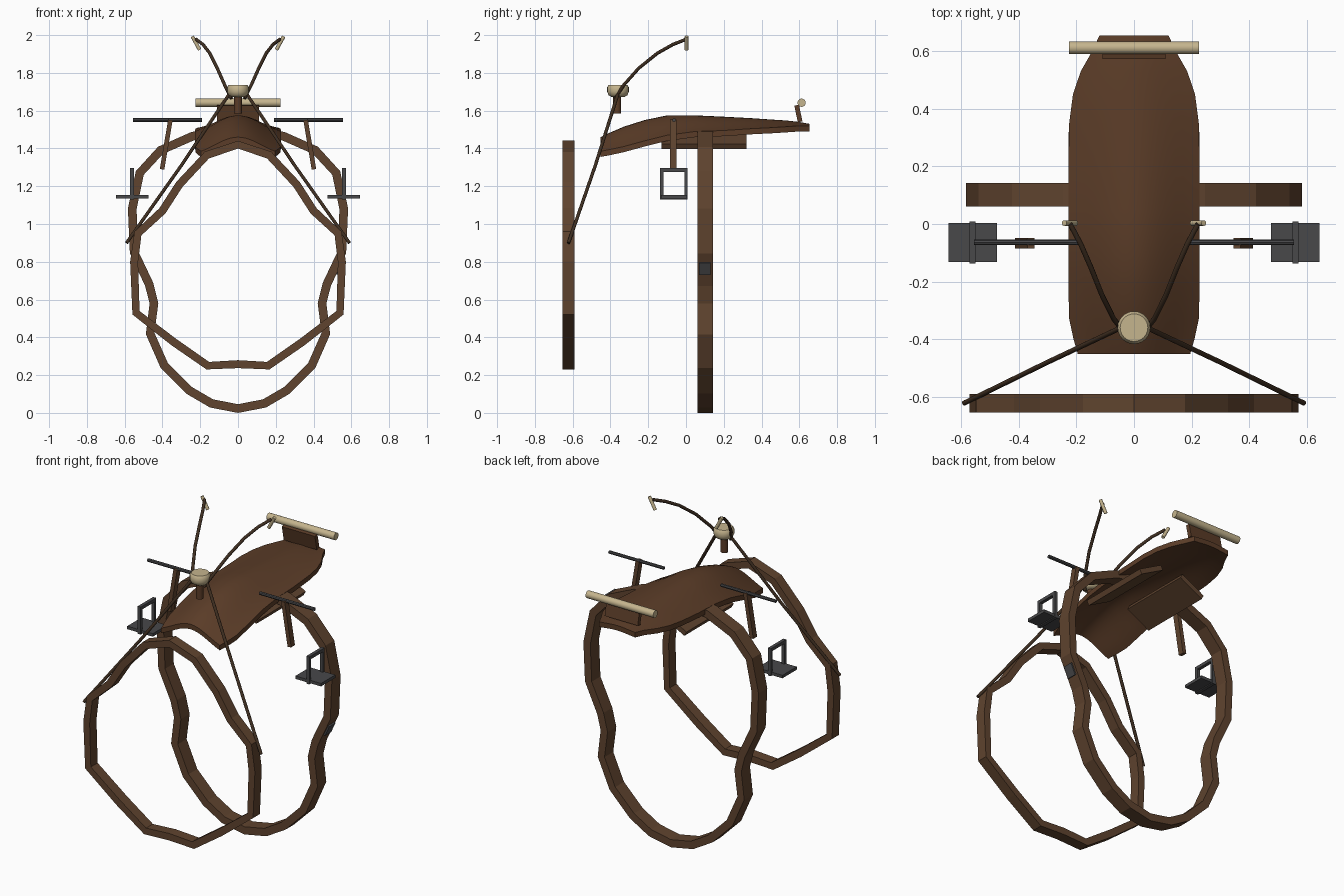
import bpy, bmesh, math
from mathutils import Vector, Matrix

if "Cube" in bpy.data.objects:
    bpy.data.objects.remove(bpy.data.objects["Cube"])


def material(name, rgb):
    m = bpy.data.materials.new(name)
    m.diffuse_color = (*rgb, 1)
    m.use_nodes = True
    m.node_tree.nodes["Principled BSDF"].inputs["Base Color"].default_value = m.diffuse_color
    return m


STRAP = material("strap leather", (0.115, 0.057, 0.028))
SEAT = material("seat leather", (0.105, 0.046, 0.021))
DARK = material("dark leather", (0.05, 0.028, 0.015))
CREAM = material("cream bone", (0.56, 0.46, 0.27))
IRON = material("dark iron", (0.065, 0.065, 0.068))


def finish(name, bm, mat, smooth=None):
    bmesh.ops.recalc_face_normals(bm, faces=bm.faces[:])
    me = bpy.data.meshes.new(name)
    bm.to_mesh(me)
    bm.free()
    ob = bpy.data.objects.new(name, me)
    bpy.context.collection.objects.link(ob)
    me.materials.append(mat)
    if smooth:
        bpy.ops.object.select_all(action='DESELECT')
        bpy.context.view_layer.objects.active = ob
        ob.select_set(True)
        bpy.ops.object.shade_smooth_by_angle(angle=math.radians(smooth))
    return ob


def box(name, centre, size, mat, rot=None):
    bm = bmesh.new()
    m = Matrix.Translation(centre) @ (rot or Matrix()) @ Matrix.Diagonal((*size, 1))
    bmesh.ops.create_cube(bm, size=1, matrix=m)
    return finish(name, bm, mat)


def rod(name, points, r, mat, sides=10):
    """Round tube through a list of points."""
    pts = [Vector(p) for p in points]
    bm = bmesh.new()
    rings = []
    for i, p in enumerate(pts):
        d = (pts[min(i + 1, len(pts) - 1)] - pts[max(i - 1, 0)]).normalized()
        a = d.cross(Vector((0.3, 1, 0.1))).normalized()
        b = d.cross(a)
        rings.append([bm.verts.new(p + r * (a * math.cos(t) + b * math.sin(t)))
                      for t in (2 * math.pi * k / sides for k in range(sides))])
    for q, s in zip(rings, rings[1:]):
        for k in range(sides):
            bm.faces.new((q[k], q[k - 1], s[k - 1], s[k]))
    bm.faces.new(rings[0])
    bm.faces.new(rings[-1])
    return finish(name, bm, mat, 40)


def band(name, half, y0, y1, thick, closed):
    """Flat strap following a mirrored x/z path (half listed top to bottom)."""
    left = [(-x, z) for x, z in reversed(half) if x > 0]
    path = [Vector(p) for p in half + left]
    n = len(path)
    bm = bmesh.new()
    rings = []
    for i, p in enumerate(path):
        before = path[i - 1] if closed or i else p
        after = path[(i + 1) % n] if closed or i < n - 1 else p
        d = (after - before).normalized()
        o = Vector((d.y, -d.x)) * thick / 2
        rings.append([bm.verts.new((q.x, y, q.y)) for q, y in
                      ((p + o, y0), (p + o, y1), (p - o, y1), (p - o, y0))])
    for i in range(n if closed else n - 1):
        q, s = rings[i], rings[(i + 1) % n]
        for k in range(4):
            bm.faces.new((q[k], q[k - 1], s[k - 1], s[k]))
    if not closed:
        bm.faces.new(rings[0])
        bm.faces.new(rings[-1])
    return finish(name, bm, STRAP)


# Girth strap round the body and breast strap in front
band("girth_strap", [(0.12, 1.485), (0.24, 1.465), (0.41, 1.39), (0.52, 1.27),
                     (0.56, 1.08), (0.55, 0.85), (0.47, 0.68), (0.445, 0.58),
                     (0.465, 0.42), (0.39, 0.25), (0.26, 0.12), (0.14, 0.05),
                     (0, 0.023)], 0.06, 0.143, 0.046, False)
band("breast_strap", [(0, 1.42), (0.165, 1.365), (0.31, 1.21), (0.40, 1.07),
                      (0.53, 0.95), (0.55, 0.80), (0.54, 0.53), (0.34, 0.375),
                      (0.16, 0.25), (0, 0.258)], -0.655, -0.59, 0.042, True)

# Arched seat: y, half width, ridge height, edge height
sections = [(-0.452, 0.195, 1.46, 1.385), (-0.40, 0.21, 1.485, 1.395),
            (-0.33, 0.225, 1.515, 1.41), (-0.22, 0.228, 1.55, 1.44),
            (-0.10, 0.228, 1.575, 1.47), (0.05, 0.228, 1.575, 1.49),
            (0.20, 0.228, 1.568, 1.495), (0.35, 0.225, 1.56, 1.505),
            (0.45, 0.212, 1.553, 1.51), (0.53, 0.185, 1.548, 1.515),
            (0.60, 0.145, 1.54, 1.52), (0.655, 0.12, 1.53, 1.52)]
N = 16
bm = bmesh.new()
rows = []
for y, w, top, edge in sections:
    row = []
    for k in range(N + 1):
        u = 2 * k / N - 1
        arch = 0.5 * (0.5 + 0.5 * math.cos(math.pi * u)) + 0.5 * (1 - u * u)
        row.append([bm.verts.new((u * w, y, edge + (top - edge) * arch - t))
                    for t in (0, 0.03)])
    rows.append(row)
for a, b in zip(rows, rows[1:]):
    for k in range(N):
        for s in (0, 1):
            bm.faces.new((a[k][s], a[k + 1][s], b[k + 1][s], b[k][s]))
    for k in (0, N):
        bm.faces.new((a[k][0], a[k][1], b[k][1], b[k][0]))
for r in (rows[0], rows[-1]):
    for k in range(N):
        bm.faces.new((r[k][0], r[k + 1][0], r[k + 1][1], r[k][1]))
finish("seat", bm, SEAT, 40)

# Bone roll on its block at the back
box("roll_block", (0, 0.595, 1.585), (0.22, 0.025, 0.09), SEAT,
    Matrix.Rotation(math.radians(12), 4, 'X'))
rod("back_roll", [(-0.225, 0.612, 1.642), (0.225, 0.612, 1.642)], 0.022, CREAM, 16)

# Horn: stem and rounded cap
rod("horn_stem", [(0, -0.365, 1.585), (0, -0.365, 1.69)], 0.021, SEAT, 12)
bm = bmesh.new()
profile = [(0.034, 1.672), (0.05, 1.682), (0.057, 1.70), (0.057, 1.725), (0.048, 1.737)]
rings = [[bm.verts.new((r * math.cos(math.tau * k / 24), -0.36 + r * math.sin(math.tau * k / 24), z))
          for k in range(24)] for r, z in profile]
for q, s in zip(rings, rings[1:]):
    for k in range(24):
        bm.faces.new((q[k], q[k - 1], s[k - 1], s[k]))
bm.faces.new(rings[0])
bm.faces.new(rings[-1])
finish("horn_cap", bm, CREAM, 45)

for side, s in (("right", 1), ("left", -1)):
    # Padded panel under the seat
    box(side + "_panel", (s * 0.145, 0.095, 1.45), (0.17, 0.45, 0.03), STRAP,
        Matrix.Rotation(s * math.radians(28), 4, 'Y'))
    # Curved rein with bone tip, and rod to the breast strap
    rod(side + "_rein", [(s * 0.035, -0.375, 1.665), (s * 0.07, -0.33, 1.735),
                         (s * 0.11, -0.25, 1.825), (s * 0.15, -0.15, 1.905),
                         (s * 0.185, -0.07, 1.95), (s * 0.222, 0.0, 1.978)], 0.009, DARK)
    rod(side + "_rein_tip", [(s * 0.242, 0.003, 1.993), (s * 0.203, 0.003, 1.922)],
        0.010, CREAM)
    rod(side + "_breast_rod", [(s * 0.045, -0.36, 1.69), (s * 0.30, -0.48, 1.31),
                               (s * 0.59, -0.622, 0.90)], 0.009, DARK)
    # Stirrup bar and hanging leather
    rod(side + "_stirrup_bar", [(s * 0.19, -0.063, 1.55), (s * 0.555, -0.063, 1.55)],
        0.010, IRON, 8)
    box(side + "_stirrup_leather", (s * 0.38, -0.067, 1.42), (0.024, 0.036, 0.265), STRAP,
        Matrix.Rotation(-s * math.radians(9.5), 4, 'Y'))
    # Stirrup: tread plate and square frame
    box(side + "_stirrup_tread", (s * 0.56, -0.064, 1.145), (0.17, 0.136, 0.018), IRON)
    for y in (-0.129, 0.0):
        box(side + "_stirrup_upright", (s * 0.561, y, 1.213), (0.02, 0.018, 0.164), IRON)
    for z in (1.14, 1.286):
        box(side + "_stirrup_crossbar", (s * 0.561, -0.0645, z), (0.02, 0.147, 0.019), IRON)

# Girth buckle
box("girth_buckle", (0.53, 0.1, 0.768), (0.03, 0.06, 0.07), IRON,
    Matrix.Rotation(math.radians(25), 4, 'Y'))
